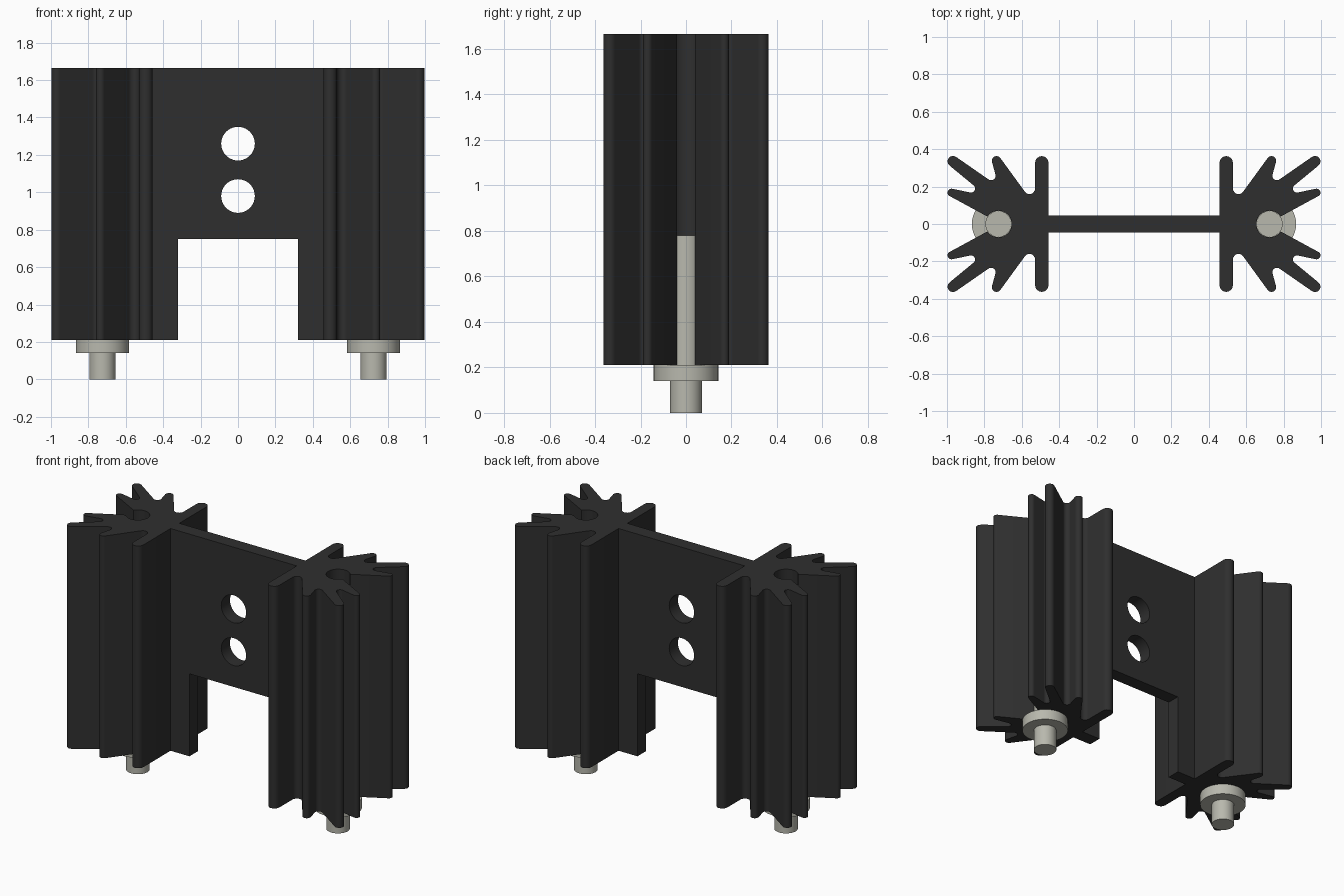
import bpy, bmesh
from math import cos, sin, radians, pi

BOTTOM, TOP = 0.21, 1.665
PIN_X = 0.725

if "Cube" in bpy.data.objects:
    bpy.data.objects.remove(bpy.data.objects["Cube"], do_unlink=True)


def material(name, rgb):
    mat = bpy.data.materials.new(name)
    mat.use_nodes = True
    mat.diffuse_color = (*rgb, 1)
    mat.node_tree.nodes["Principled BSDF"].inputs["Base Color"].default_value = (*rgb, 1)
    return mat


black = material("black anodised metal", (0.028, 0.028, 0.028))
tin = material("tin pin metal", (0.48, 0.48, 0.42))


def arc(cx, cy, r, start, end, steps=8):
    angles = [radians(start + (end - start) * i / steps) for i in range(steps + 1)]
    return [(cx + r * cos(a), cy + r * sin(a)) for a in angles]


def extrude(name, points, vector, mat):
    """Solid made by sweeping a closed outline along a vector."""
    bm = bmesh.new()
    face = bm.faces.new([bm.verts.new(p) for p in points])
    swept = bmesh.ops.extrude_face_region(bm, geom=[face])["geom"]
    verts = [v for v in swept if isinstance(v, bmesh.types.BMVert)]
    bmesh.ops.translate(bm, verts=verts, vec=vector)
    bmesh.ops.recalc_face_normals(bm, faces=bm.faces)
    mesh = bpy.data.meshes.new(name)
    bm.to_mesh(mesh)
    bm.free()
    obj = bpy.data.objects.new(name, mesh)
    bpy.context.collection.objects.link(obj)
    mesh.materials.append(mat)
    smooth(obj)
    return obj


def smooth(obj):
    bpy.ops.object.select_all(action="DESELECT")
    obj.select_set(True)
    bpy.context.view_layer.objects.active = obj
    bpy.ops.object.shade_smooth_by_angle(angle=radians(35))


# Half of the finned section: rounded fin tips alternate with rounded valleys
half = [(0.457, 0.0)]
half += arc(0.493, 0.327, 0.036, 180, 0)
half += arc(0.559, 0.19, 0.03, 180, 324)
half += arc(0.735, 0.338, 0.025, 144, -16)
half += arc(0.764, 0.258, 0.024, 164, 306)
half += arc(0.968, 0.335, 0.029, 126, -54)
half += arc(0.872, 0.19, 0.022, 126, 284)
half += arc(0.976, 0.168, 0.021, 104, -61)
half += arc(PIN_X, 0.0, 0.071, 34, 180, 16)
outline = half + [(x, -y) for x, y in reversed(half[1:-1])]

for side, label in ((1, "left"), (-1, "right")):
    extrude(label + "_finned_column", [(side * x, y, BOTTOM) for x, y in outline],
            (0, 0, TOP - BOTTOM), black)
    # Mounting pin: long shaft in the bore and a collar below the fins
    for part, radius, low, high in (("shaft", 0.07, 0, 0.78), ("collar", 0.142, 0.14, BOTTOM)):
        circle = arc(side * PIN_X, 0, radius, 0, 360, 40)[:-1]
        extrude(f"{label}_pin_{part}", [(x, y, low) for x, y in circle],
                (0, 0, high - low), tin)

# Central web with a notch between its legs
right_edge = [(0.32, 0.75), (0.32, BOTTOM), (0.457, BOTTOM), (0.457, TOP)]
web_outline = right_edge + [(-x, z) for x, z in reversed(right_edge)]
web = extrude("central_web", [(x, -0.045, z) for x, z in web_outline], (0, 0.09, 0), black)

# Two round holes through the web
for z in (0.98, 1.26):
    circle = arc(0, z, 0.09, 0, 360, 40)[:-1]
    cutter = extrude("hole_cutter", [(x, -0.2, h) for x, h in circle], (0, 0.4, 0), black)
    cutter.hide_render = True
    cut = web.modifiers.new("hole", "BOOLEAN")
    cut.operation = "DIFFERENCE"
    cut.solver = "EXACT"
    cut.object = cutter
    bpy.context.view_layer.objects.active = web
    bpy.ops.object.modifier_apply(modifier=cut.name)
    bpy.data.objects.remove(cutter, do_unlink=True)
smooth(web)
